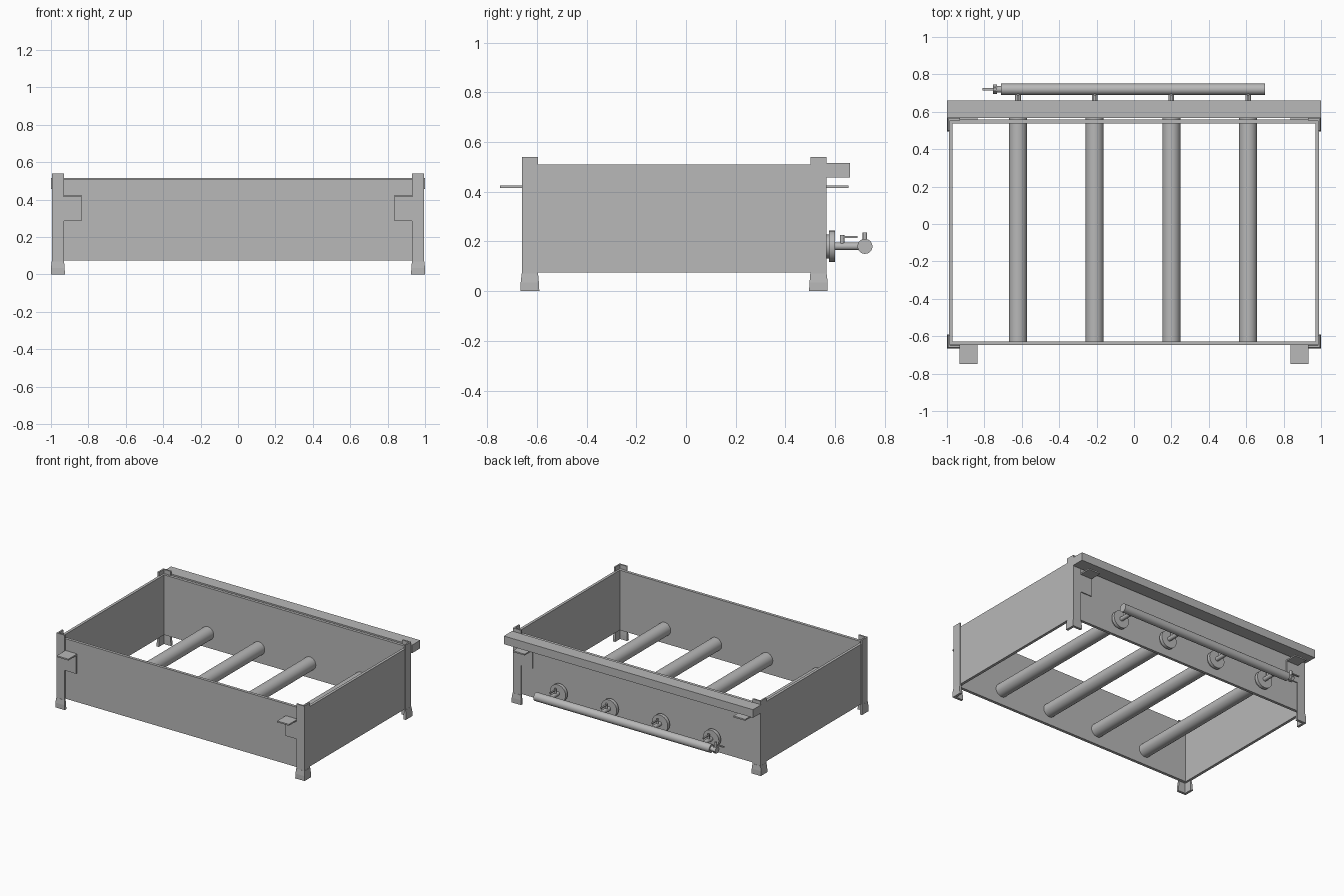
import bpy, bmesh, math
from mathutils import Matrix

old = bpy.data.objects.get("Cube")
if old:
    bpy.data.objects.remove(old)

steel = bpy.data.materials.new("steel_grey")
GREY = (0.48, 0.48, 0.48, 1)
steel.diffuse_color = GREY
steel.use_nodes = True
steel.node_tree.nodes["Principled BSDF"].inputs["Base Color"].default_value = GREY


def finish(name, bm, smooth=False):
    bmesh.ops.recalc_face_normals(bm, faces=bm.faces)
    mesh = bpy.data.meshes.new(name)
    bm.to_mesh(mesh)
    bm.free()
    mesh.materials.append(steel)
    obj = bpy.data.objects.new(name, mesh)
    bpy.context.collection.objects.link(obj)
    if smooth:
        bpy.ops.object.select_all(action="DESELECT")
        obj.select_set(True)
        bpy.context.view_layer.objects.active = obj
        bpy.ops.object.shade_smooth_by_angle(angle=math.radians(40))
    return obj


def box(name, x, y, z):
    """Box from its (min, max) along each axis."""
    bm = bmesh.new()
    bmesh.ops.create_cube(bm, size=1)
    for v in bm.verts:
        v.co = [r[0] if c < 0 else r[1] for c, r in zip(v.co, (x, y, z))]
    return finish(name, bm)


def rod(name, axis, start, length, radius, sides=32):
    """Cylinder from a start point along x, y or z."""
    bm = bmesh.new()
    bmesh.ops.create_cone(bm, cap_ends=True, segments=sides, radius1=radius,
                          radius2=radius, depth=length)
    turn = {"x": Matrix.Rotation(math.pi / 2, 4, "Y"),
            "y": Matrix.Rotation(-math.pi / 2, 4, "X"),
            "z": Matrix.Identity(4)}[axis]
    bm.transform(Matrix.Translation(start) @ turn @ Matrix.Translation((0, 0, length / 2)))
    return finish(name, bm, True)


def angle_iron(name, corner, sx, sy, sections):
    """L-shaped upright; sections are (z, outward offset, arm, thickness)."""
    bm = bmesh.new()
    rings = []
    for z, out, arm, t in sections:
        outline = ((0, 0), (arm, 0), (arm, t), (t, t), (t, arm), (0, arm))
        rings.append([bm.verts.new((corner[0] + sx * (out - u),
                                    corner[1] + sy * (out - v), z)) for u, v in outline])
    for low, high in zip(rings, rings[1:]):
        for i in range(6):
            j = (i + 1) % 6
            bm.faces.new((low[i], low[j], high[j], high[i]))
    bm.faces.new(rings[0])
    bm.faces.new(rings[-1])
    return finish(name, bm)


FRONT, BACK, SIDE = -0.66, 0.565, 0.995
WALL_Z = (0.075, 0.51)

# Open rectangular firebox
box("front_wall", (-0.985, 0.985), (-0.648, -0.627), WALL_Z)
box("back_wall", (-0.985, 0.985), (0.538, 0.558), WALL_Z)
for side, s in (("left", 1), ("right", -1)):
    box(side + "_wall", sorted((s * 0.97, s * 0.99)), (-0.648, 0.558), WALL_Z)

    # Corner legs with flared feet, and shelf brackets
    for end, y, sy in (("front", FRONT, -1), ("back", BACK, 1)):
        label = end + "_" + side
        angle_iron(label + "_leg", (s * SIDE, y), s, sy,
                   ((0.04, 0, 0.065, 0.011), (0.54, 0, 0.065, 0.011)))
        angle_iron(label + "_foot", (s * SIDE, y), s, sy,
                   ((0, 0.005, 0.075, 0.018), (0.035, 0.005, 0.073, 0.018),
                    (0.07, 0.001, 0.066, 0.012)))
        x = sorted((s * 0.838, s * 0.932))
        box(label + "_bracket_plate", x, sorted((y, y - sy * 0.014)), (0.285, 0.425))
        box(label + "_bracket_shelf", x, sorted((y - sy * 0.005, y + sy * 0.088)),
            (0.415, 0.425))

# Rear rail
box("rear_rail", (-1, 1), (0.566, 0.66), (0.457, 0.516))

# Burner tubes, air shutters, feed pipes and their small valves
PIPE_Z = 0.18
for i in range(4):
    x = -0.62 + i * 0.41
    n = str(i + 1)
    rod("burner_tube_" + n, "y", (x, -0.63, PIPE_Z), 1.21, 0.048)
    rod("shutter_disc_" + n, "y", (x, 0.575, PIPE_Z), 0.024, 0.063)
    rod("feed_pipe_" + n, "y", (x, 0.59, PIPE_Z), 0.12, 0.015, 16)
    rod("valve_stem_" + n, "z", (x, 0.628, PIPE_Z), 0.046, 0.009, 16)
    box("valve_lever_" + n, (x - 0.006, x + 0.006), (0.628, 0.69), (0.214, 0.221))

# Gas manifold and main valve
MANIFOLD_Y = 0.72
rod("manifold_pipe", "x", (-0.71, MANIFOLD_Y, PIPE_Z), 1.41, 0.03)
rod("main_valve_neck", "x", (-0.74, MANIFOLD_Y, PIPE_Z), 0.04, 0.018, 16)
rod("main_valve_body", "x", (-0.755, MANIFOLD_Y, PIPE_Z), 0.022, 0.025, 6)
rod("main_valve_stem", "z", (-0.743, MANIFOLD_Y, PIPE_Z), 0.055, 0.009, 16)
box("main_valve_lever", (-0.81, -0.74), (MANIFOLD_Y - 0.006, MANIFOLD_Y + 0.006),
    (0.214, 0.221))
